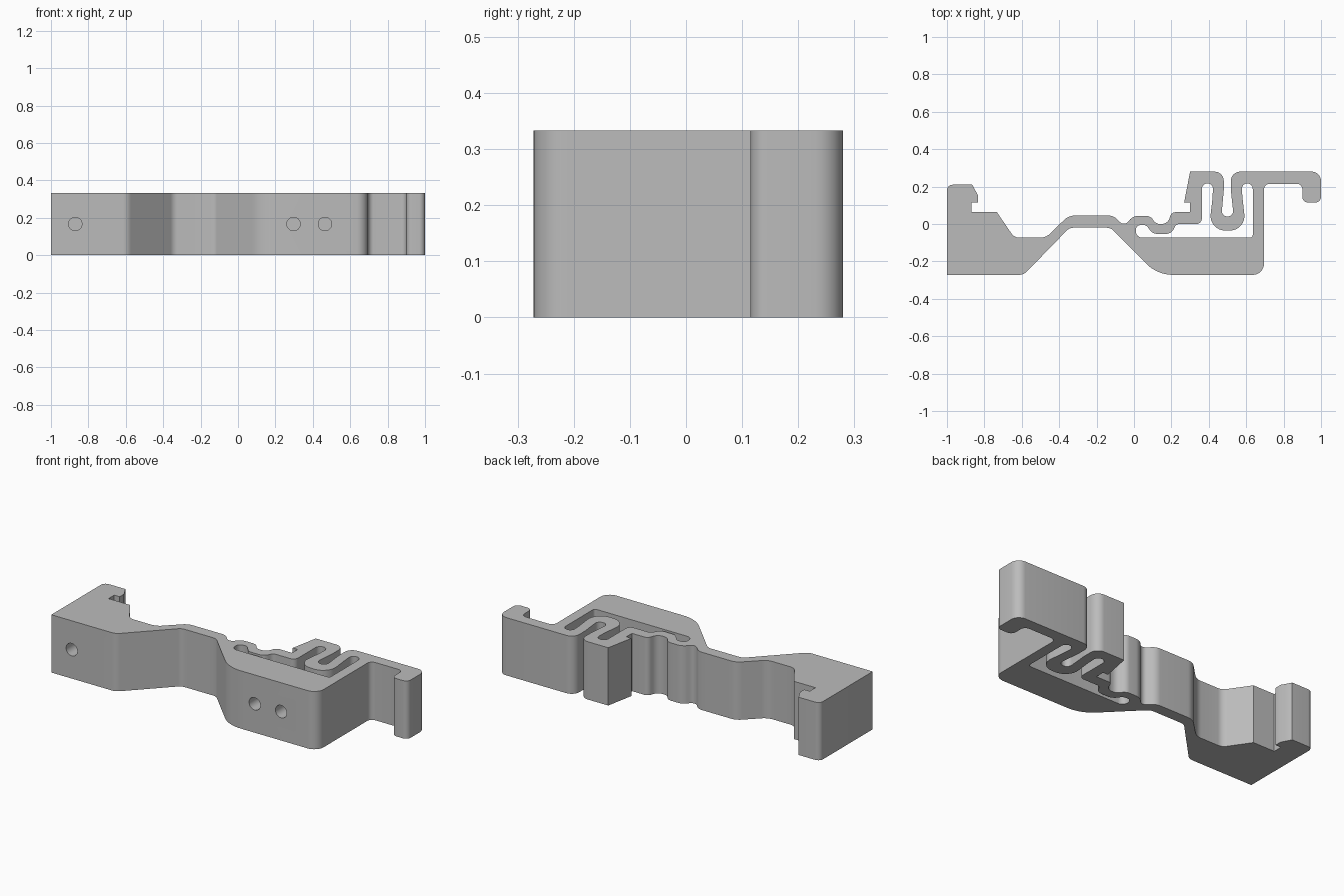
import bpy
import math
from mathutils import Vector

cube = bpy.data.objects.get("Cube")
if cube:
    bpy.data.objects.remove(cube, do_unlink=True)

HEIGHT = 0.333
TINY, SMALL, MEDIUM, LARGE, HUGE = 0.015, 0.03, 0.05, 0.06, 0.2


def material(name, rgb):
    mat = bpy.data.materials.new(name)
    mat.use_nodes = True
    mat.diffuse_color = (*rgb, 1)
    mat.node_tree.nodes["Principled BSDF"].inputs["Base Color"].default_value = (*rgb, 1)
    return mat


def rounded(corners, steps=8):
    """Turn (x, y, radius) corners into a filleted closed path."""
    path = []
    count = len(corners)
    for i, (x, y, radius) in enumerate(corners):
        here = Vector((x, y))
        before = Vector(corners[i - 1][:2]) - here
        after = Vector(corners[(i + 1) % count][:2]) - here
        if not radius:
            path.append(here)
            continue
        half = before.angle(after) / 2
        reach = min(radius / math.tan(half), before.length * 0.495, after.length * 0.495)
        radius = reach * math.tan(half)
        a, b = before.normalized(), after.normalized()
        centre = here + (a + b).normalized() * (radius / math.sin(half))
        start, end = here + a * reach - centre, here + b * reach - centre
        sweep = start.angle_signed(end)
        for s in range(steps + 1):
            angle = -sweep * s / steps
            c, n = math.cos(angle), math.sin(angle)
            path.append(centre + Vector((start.x * c - start.y * n, start.x * n + start.y * c)))
    return path


# Left jaw: block with a small catch
left_jaw = [
    (-1, -0.272, 0), (-1, 0.21, SMALL), (-0.865, 0.21, 0), (-0.835, 0.155, 0),
    (-0.835, 0.115, 0), (-0.87, 0.115, 0), (-0.87, 0.063, 0), (-0.733, 0.063, 0),
    (-0.64, -0.073, MEDIUM),
]
# Back edge of the thin bridge and the wavy spring
back_edge = [
    (-0.47, -0.073, 0.08), (-0.35, 0.045, 0.08), (-0.11, 0.045, LARGE),
    (-0.053, -0.012, SMALL), (-0.005, 0.043, LARGE), (0.09, 0.043, LARGE),
    (0.115, 0, MEDIUM), (0.18, 0, MEDIUM), (0.2, 0.063, SMALL),
]
# Catch and outer side of the S spring
spring_outer = [
    (0.3, 0.063, 0), (0.3, 0.115, 0), (0.268, 0.115, 0), (0.3, 0.28, 0),
    (0.48, 0.28, LARGE), (0.48, 0.18, MEDIUM), (0.467, 0.04, SMALL),
    (0.533, 0.04, SMALL), (0.518, 0.18, MEDIUM), (0.518, 0.28, LARGE),
]
# Right hook and the underside
right_hook = [
    (1, 0.28, MEDIUM), (1, 0.115, SMALL), (0.9, 0.115, SMALL), (0.9, 0.215, SMALL),
    (0.695, 0.215, SMALL), (0.695, -0.272, LARGE), (0.125, -0.272, HUGE),
    (-0.125, -0.02, MEDIUM), (-0.345, -0.02, MEDIUM), (-0.59, -0.272, LARGE),
]
# Closed slot behind the spring
slot = [
    (0.01, -0.073, 0.034), (0.635, -0.073, TINY), (0.635, 0.217, SMALL),
    (0.575, 0.217, SMALL), (0.58, 0.14, MEDIUM), (0.6, -0.035, 0.08),
    (0.4, -0.035, 0.08), (0.42, 0.14, MEDIUM), (0.423, 0.217, SMALL),
    (0.363, 0.217, SMALL), (0.363, 0, SMALL), (0.225, 0, SMALL),
    (0.2, -0.053, MEDIUM), (0.1, -0.053, MEDIUM), (0.065, -0.005, SMALL),
    (0.01, -0.005, 0.034),
]

# Extruded body
curve = bpy.data.curves.new("clip_body", "CURVE")
curve.dimensions = "2D"
curve.fill_mode = "BOTH"
curve.extrude = HEIGHT / 2
for corners in (left_jaw + back_edge + spring_outer + right_hook, slot):
    path = rounded(corners)
    spline = curve.splines.new("POLY")
    spline.points.add(len(path) - 1)
    for point, p in zip(spline.points, path):
        point.co = (p.x, p.y, 0, 1)
    spline.use_cyclic_u = True
body = bpy.data.objects.new("clip_body", curve)
bpy.context.collection.objects.link(body)
body.location.z = HEIGHT / 2


def select_only(obj):
    bpy.ops.object.select_all(action="DESELECT")
    obj.select_set(True)
    bpy.context.view_layer.objects.active = obj


select_only(body)
bpy.ops.object.convert(target="MESH")
body = bpy.context.object
bpy.ops.object.mode_set(mode="EDIT")
bpy.ops.mesh.select_all(action="SELECT")
bpy.ops.mesh.remove_doubles(threshold=0.0001)
bpy.ops.mesh.normals_make_consistent(inside=False)
bpy.ops.object.mode_set(mode="OBJECT")
body.data.materials.clear()
body.data.materials.append(material("plain_grey", (0.5, 0.5, 0.5)))

# Round holes in the front
for x in (-0.87, 0.297, 0.465):
    bpy.ops.mesh.primitive_cylinder_add(
        vertices=32, radius=0.036, depth=0.26,
        location=(x, -0.272, HEIGHT / 2), rotation=(math.pi / 2, 0, 0))
    cutter = bpy.context.object
    cutter.name = "hole_cutter"
    cutter.hide_render = True
    select_only(body)
    cut = body.modifiers.new("front_hole", "BOOLEAN")
    cut.operation = "DIFFERENCE"
    cut.solver = "EXACT"
    cut.object = cutter
    bpy.ops.object.modifier_apply(modifier=cut.name)
    bpy.data.objects.remove(cutter, do_unlink=True)

select_only(body)
bpy.ops.object.shade_smooth_by_angle(angle=math.radians(30))
